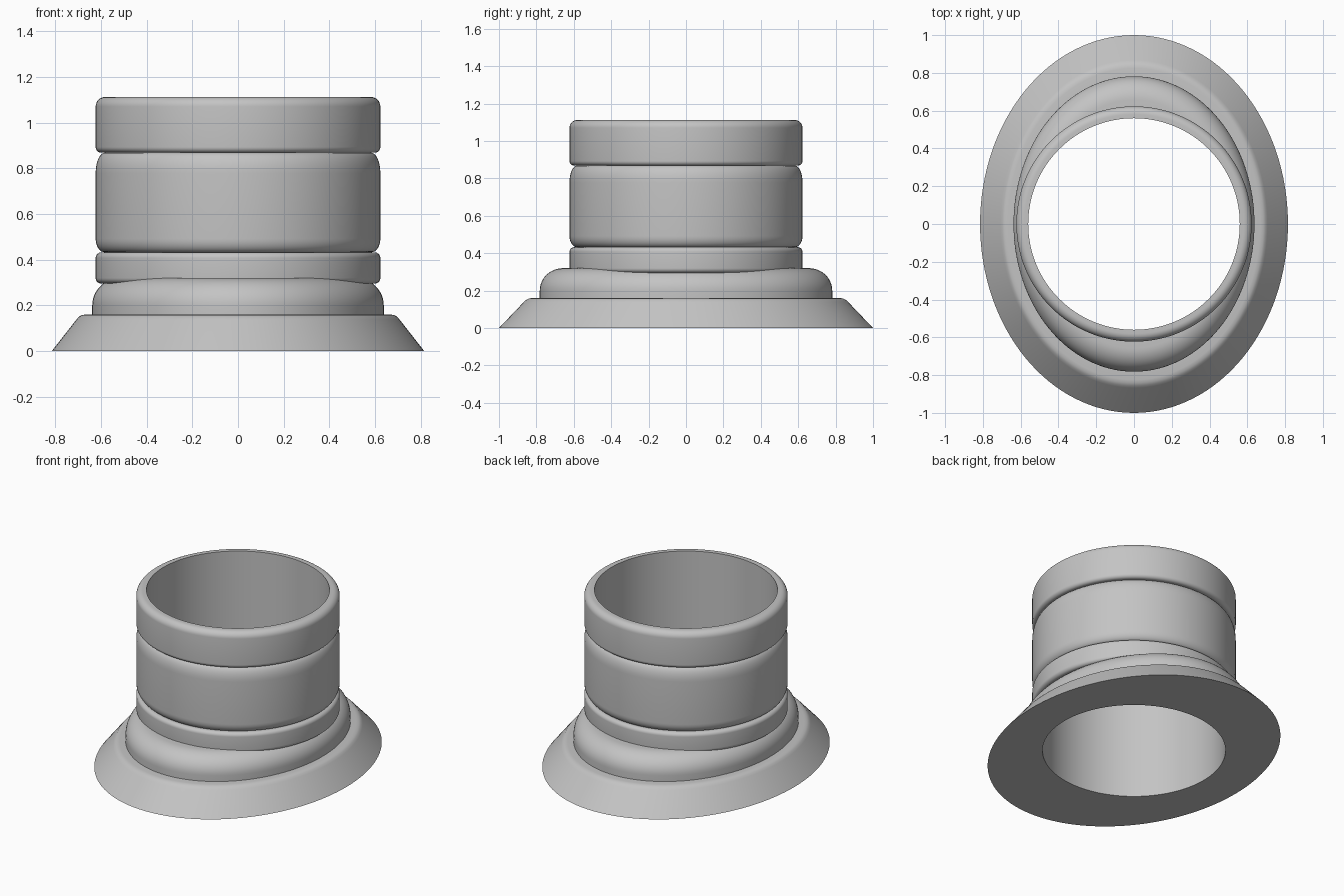
import bpy, bmesh, math

SEG = 128
BORE = 0.56

old = bpy.data.objects.get("Cube")
if old:
    bpy.data.objects.remove(old, do_unlink=True)

grey = bpy.data.materials.new("plain grey")
grey.use_nodes = True
colour = (0.55, 0.55, 0.55, 1)
grey.diffuse_color = colour
grey.node_tree.nodes["Principled BSDF"].inputs["Base Color"].default_value = colour


def loft(name, rings, min_radius=0.0):
    """Skin a stack of elliptical rings (rx, ry, z), kept outside min_radius."""
    bm = bmesh.new()
    loops = []
    for rx, ry, z in rings:
        loop = []
        for i in range(SEG):
            a = math.tau * i / SEG
            x, y = rx * math.cos(a), ry * math.sin(a)
            k = max(1.0, min_radius / math.hypot(x, y))
            loop.append(bm.verts.new((x * k, y * k, z)))
        loops.append(loop)
    for low, high in zip(loops, loops[1:]):
        for i in range(SEG):
            j = (i + 1) % SEG
            bm.faces.new((low[i], low[j], high[j], high[i]))
    mesh = bpy.data.meshes.new(name)
    bm.to_mesh(mesh)
    bm.free()
    obj = bpy.data.objects.new(name, mesh)
    mesh.materials.append(grey)
    bpy.context.collection.objects.link(obj)
    bpy.ops.object.select_all(action="DESELECT")
    obj.select_set(True)
    bpy.context.view_layer.objects.active = obj
    bpy.ops.object.shade_smooth_by_angle(angle=math.radians(35))


def round_edge(rx, ry, z, inset, drop, steps=8):
    """Quarter-round rings from the side wall up (or down) to height z."""
    rings = []
    for i in range(steps + 1):
        a = math.pi / 2 * i / steps
        d = inset * (1 - math.cos(a))
        rings.append((rx - d, ry - d, z - drop * (1 - math.sin(a))))
    return rings


def band(name, z0, z1, low, high, inner=0.575, top=0.575):
    """Round band with softened lower and upper edges (inset, height)."""
    r = 0.623
    rings = [(inner, inner, z0)]
    rings += round_edge(r, r, z0, low[0], -low[1])[::-1]
    rings += round_edge(r, r, z1, high[0], high[1])
    rings.append((top, top, z1))
    loft(name, rings)


# Sloping oval foot with flat underside
foot = [(BORE, BORE, 0), (0.815, 1.0, 0), (0.707, 0.868, 0.138),
        (0.697, 0.856, 0.15), (0.685, 0.842, 0.157), (0.668, 0.825, 0.16),
        (0.61, 0.75, 0.16)]
loft("oval_foot", foot)

# Oval collar with a rounded shoulder that runs into the neck
shoulder = round_edge(0.638, 0.782, 0.32, 0.125, 0.12, 12)
loft("oval_collar", [(0.638, 0.782, 0.155)] + shoulder + [(0.5, 0.58, 0.32)], 0.58)

# Stacked neck bands
band("lower_band", 0.295, 0.432, (0.025, 0.025), (0.025, 0.025))
band("middle_band", 0.432, 0.868, (0.04, 0.06), (0.04, 0.09))
band("top_band", 0.868, 1.112, (0.025, 0.025), (0.042, 0.042), top=BORE)

# Inner wall, facing the axis
loft("bore_wall", [(BORE, BORE, 1.112), (BORE, BORE, 0)])
